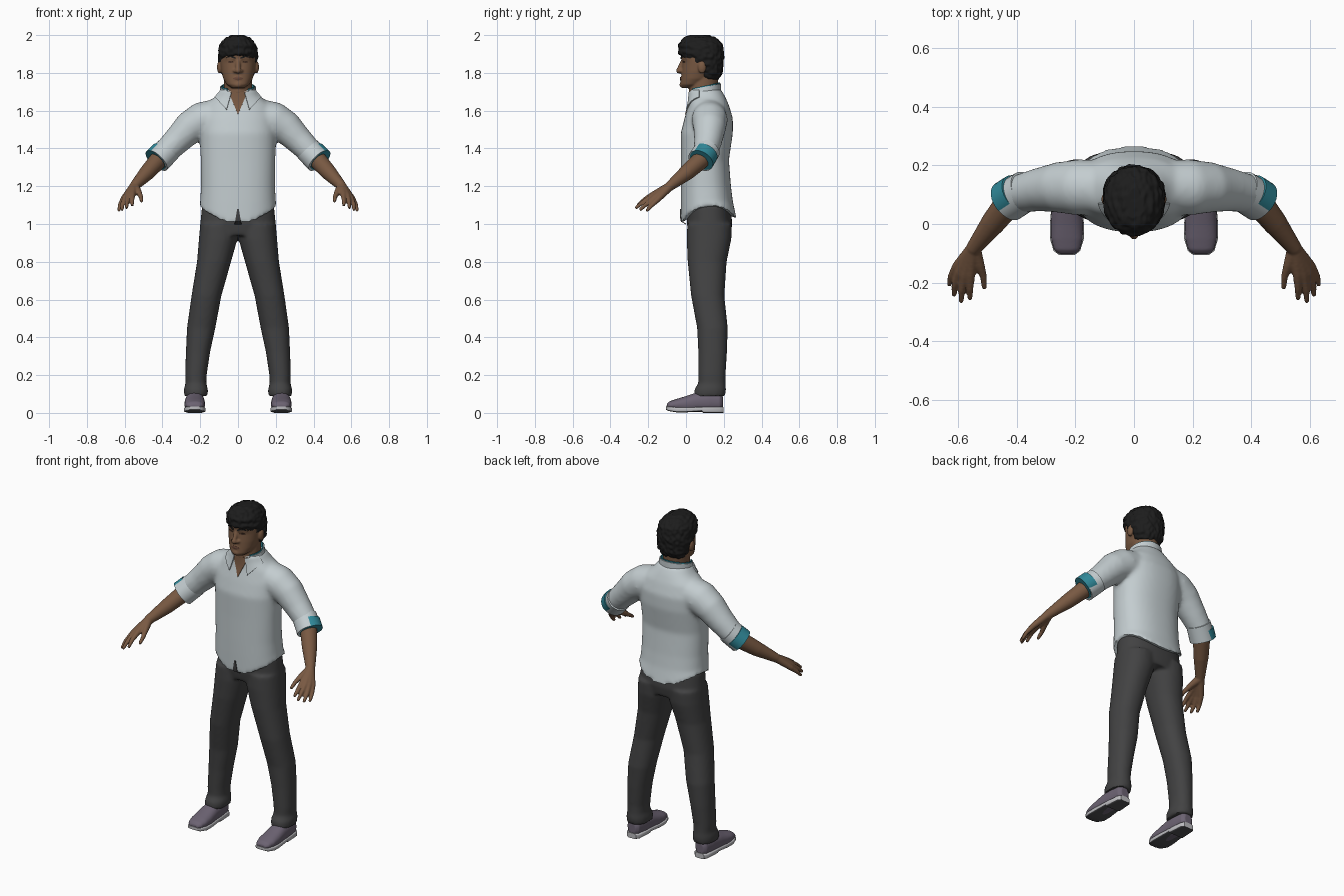
import bpy, bmesh, math
from mathutils import Vector, Matrix, noise
from mathutils.bvhtree import BVHTree

if "Cube" in bpy.data.objects:
    bpy.data.objects.remove(bpy.data.objects["Cube"])


def material(name, rgb):
    m = bpy.data.materials.new(name)
    m.diffuse_color = (*rgb, 1)
    m.use_nodes = True
    m.node_tree.nodes["Principled BSDF"].inputs["Base Color"].default_value = m.diffuse_color
    return m


SHIRT = material("pale_grey_cloth", (.55, .61, .63))
PANTS = material("charcoal_cloth", (.055, .055, .056))
SKIN = material("brown_skin", (.19, .10, .055))
HAIR = material("black_hair", (.012, .012, .012))
SHOE = material("purple_grey_leather", (.15, .125, .17))
SOLE = material("light_grey_sole", (.5, .5, .52))
TREAD = material("dark_grey_tread", (.08, .08, .085))
TEAL = material("teal_lining", (.03, .25, .32))
DARK = material("dark_brown", (.06, .03, .02))
LIPS = material("lip_brown", (.14, .065, .042))


def loft(bm, rings, n=40, p=2.0, axis='z', dz=None, tip=None):
    """Closed loft of superellipse rings (cx, cy, cz, rx, ry)."""
    loops = []
    for i, (cx, cy, cz, rx, ry) in enumerate(rings):
        loop = []
        for k in range(n):
            t = 2 * math.pi * k / n
            c, s = math.cos(t), math.sin(t)
            a = rx * math.copysign(abs(c) ** (2 / p), c)
            b = ry * math.copysign(abs(s) ** (2 / p), s)
            co = (cx + a, cy + b, cz) if axis == 'z' else (cx + a, cy, cz + b)
            v = bm.verts.new(co)
            if dz and i == 0:
                v.co.z += dz(c, s)
            loop.append(v)
        loops.append(loop)
    for A, B in zip(loops, loops[1:]):
        for k in range(n):
            bm.faces.new((A[k], A[(k + 1) % n], B[(k + 1) % n], B[k]))
    for loop, r, z in ((loops[0], rings[0], tip), (loops[-1], rings[-1], None)):
        c = bm.verts.new((r[0], r[1], r[2] if z is None else z))
        for k in range(n):
            bm.faces.new((loop[k], loop[(k + 1) % n], c))


def cone(bm, a, b, r1, r2, seg=20):
    a, b = Vector(a), Vector(b)
    rot = (b - a).to_track_quat('Z', 'Y').to_matrix().to_4x4()
    bmesh.ops.create_cone(bm, cap_ends=True, segments=seg, radius1=r1, radius2=r2,
                          depth=(b - a).length, matrix=Matrix.Translation((a + b) / 2) @ rot)


def ball(bm, c, size):
    bmesh.ops.create_icosphere(bm, subdivisions=3, radius=1,
                               matrix=Matrix.Translation(c) @ Matrix.Diagonal((*size, 1)))


def chain(bm, pts):
    """Rounded limb through points (x, y, z, radius)."""
    for q in pts:
        ball(bm, q[:3], (q[3],) * 3)
    for a, b in zip(pts, pts[1:]):
        cone(bm, a[:3], b[:3], a[3], b[3])


def finish(name, bm, mats, voxel=None, smooth=0, mirror=False, thick=0):
    bmesh.ops.recalc_face_normals(bm, faces=bm.faces)
    me = bpy.data.meshes.new(name)
    bm.to_mesh(me)
    bm.free()
    for m in mats:
        me.materials.append(m)
    ob = bpy.data.objects.new(name, me)
    bpy.context.collection.objects.link(ob)
    bpy.ops.object.select_all(action='DESELECT')
    ob.select_set(True)
    bpy.context.view_layer.objects.active = ob
    if voxel:
        m = ob.modifiers.new("blend", 'REMESH')
        m.mode, m.voxel_size = 'VOXEL', voxel
    if smooth:
        m = ob.modifiers.new("smooth", 'SMOOTH')
        m.factor, m.iterations = .5, smooth
    if thick:
        m = ob.modifiers.new("thick", 'SOLIDIFY')
        m.thickness, m.offset = thick, 0
    if mirror:
        ob.modifiers.new("mirror", 'MIRROR')
    for m in list(ob.modifiers):
        bpy.ops.object.modifier_apply(modifier=m.name)
    bpy.ops.object.shade_smooth_by_angle(angle=math.radians(40))
    return ob


def plate(name, pts, target, off, mat, mirror=True, thick=.006, y0=.07):
    """Thin front plate, outline (x, z), laid onto the front of target."""
    src = bmesh.new()
    src.from_mesh(target.data)
    tree = BVHTree.FromBMesh(src)
    bm = bmesh.new()
    bm.faces.new([bm.verts.new((x, y0, z)) for x, z in pts])
    bmesh.ops.triangulate(bm, faces=bm.faces[:])
    bmesh.ops.subdivide_edges(bm, edges=bm.edges[:], cuts=5, use_grid_fill=True)
    for v in bm.verts:
        hit = tree.ray_cast(Vector((v.co.x, -.6, v.co.z)), Vector((0, 1, 0)))[0]
        if hit and hit.y < y0:
            v.co.y = hit.y - off
    src.free()
    return finish(name, bm, [mat], mirror=mirror, thick=thick)


# Shirt: torso with scalloped hem, blended with both sleeves
bm = bmesh.new()
loft(bm, [(0, .12, 1.0, .207, .147), (0, .11, 1.12, .2, .138), (0, .105, 1.2, .196, .133),
          (0, .1, 1.34, .197, .127), (0, .11, 1.48, .203, .138), (0, .12, 1.56, .2, .128),
          (0, .12, 1.63, .175, .107), (0, .113, 1.675, .12, .094), (0, .1, 1.715, .09, .084)],
     n=64, p=2.3, tip=1.09, dz=lambda c, s: .005 + .085 * c * c + (.025 * s if s > 0 else 0))
for s in (1, -1):
    chain(bm, [(s * .09, .125, 1.575, .092), (s * .19, .125, 1.55, .096), (s * .25, .125, 1.515, .088),
               (s * .32, .118, 1.445, .075), (s * .4, .102, 1.365, .064)])
shirt = finish("shirt", bm, [SHIRT], voxel=.011, smooth=8)

# Rolled cuffs and their lining
bm = bmesh.new()
cone(bm, (.368, .115, 1.395), (.428, .078, 1.335), .069, .071, 28)
finish("sleeve_cuffs", bm, [SHIRT], mirror=True)
bm = bmesh.new()
cone(bm, (.40, .107, 1.376), (.437, .082, 1.338), .066, .067, 28)
finish("cuff_lining", bm, [TEAL], mirror=True)

# Collar stand and lining: arcs round the back of the neck
for name, r, top, mat in (("collar_stand", .092, 1.725, SHIRT), ("collar_lining", .086, 1.731, TEAL)):
    bm = bmesh.new()
    row = []
    for k in range(33):
        t = math.radians(-50 + 280 * k / 32)
        x, y = r * math.cos(t), .095 + r * .95 * math.sin(t)
        row.append((bm.verts.new((x * 1.08, y, 1.665)),
                    bm.verts.new((x, y, top + .018 * math.sin(t)))))
    for a, b in zip(row, row[1:]):
        bm.faces.new((a[0], b[0], b[1], a[1]))
    finish(name, bm, [mat], thick=.005)

# Open neck, collar flaps and the split at the front hem
plate("open_neck", [(-.05, 1.7), (0, 1.58), (.05, 1.7)], shirt, .002, SKIN, False, .004)
plate("collar_flaps", [(.035, 1.695), (.085, 1.715), (.122, 1.672), (.06, 1.605)], shirt, .007, SHIRT)
plate("hem_split", [(-.018, 1.0), (.018, 1.0), (.004, 1.08), (-.004, 1.08)], shirt, .002, PANTS,
      False, .004, y0=0)

# Trousers: hips blended with both legs
bm = bmesh.new()
loft(bm, [(0, .125, .94, .19, .11), (0, .125, 1.0, .2, .12), (0, .12, 1.1, .19, .115)], p=2.3)
for s in (1, -1):
    loft(bm, [(s * .223, .125, .088, .062, .083), (s * .223, .128, .125, .064, .084),
              (s * .223, .137, .155, .055, .072), (s * .223, .137, .2, .057, .072),
              (s * .212, .141, .32, .064, .076), (s * .195, .14, .45, .075, .081),
              (s * .167, .115, .62, .079, .088), (s * .127, .112, .8, .09, .103),
              (s * .105, .122, .92, .102, .118), (s * .1, .125, 1.0, .1, .118)], p=2.2)
finish("trousers", bm, [PANTS], voxel=.01, smooth=5)

# Forearms and hands
bm = bmesh.new()
wrist = (.545, -.08, 1.205, .027)
chain(bm, [(.39, .108, 1.372, .046), (.425, .075, 1.335, .048), (.48, .005, 1.273, .042), wrist])
for knuckle, mid, end in (((.605, -.145, 1.135), (.625, -.18, 1.1), (.63, -.205, 1.073)),
                          ((.595, -.163, 1.142), (.612, -.21, 1.105), (.614, -.24, 1.078)),
                          ((.578, -.172, 1.15), (.588, -.225, 1.118), (.59, -.262, 1.088)),
                          ((.558, -.17, 1.158), (.56, -.22, 1.13), (.56, -.252, 1.102))):
    chain(bm, [(.55, -.085, 1.2, .024), (*knuckle, .0165), (*mid, .0115), (*end, .009)])
chain(bm, [(.545, -.09, 1.195, .024), (.527, -.14, 1.17, .017), (.514, -.18, 1.145, .012),
           (.511, -.215, 1.122, .009)])
finish("forearms_and_hands", bm, [SKIN], voxel=.005, smooth=3, mirror=True)

# Head, neck, nose, brow and ears
bm = bmesh.new()
loft(bm, [(0, .012, 1.72, .032, .034), (0, .03, 1.738, .06, .06), (0, .054, 1.77, .078, .08),
          (0, .07, 1.81, .089, .093), (0, .08, 1.855, .095, .099), (0, .08, 1.9, .095, .107),
          (0, .08, 1.945, .085, .1), (0, .08, 1.975, .06, .07)], p=2.15)
loft(bm, [(0, .1, 1.62, .085, .075), (0, .09, 1.7, .074, .076), (0, .1, 1.8, .073, .074)])
chain(bm, [(0, -.014, 1.866, .012), (0, -.034, 1.822, .013), (0, -.037, 1.812, .016)])
for s in (1, -1):
    ball(bm, (s * .014, -.024, 1.81), (.013, .014, .011))
    chain(bm, [(s * .018, -.014, 1.877, .012), (s * .055, .006, 1.88, .013)])
    ball(bm, (s * .098, .085, 1.83), (.013, .022, .034))
ball(bm, (0, -.015, 1.738), (.026, .02, .018))
ball(bm, (0, -.018, 1.771), (.028, .013, .012))
head = finish("head_and_neck", bm, [SKIN], voxel=.005, smooth=4)
plate("eyebrows", [(.014, 1.874), (.04, 1.884), (.07, 1.878), (.04, 1.892), (.014, 1.884)],
      head, .002, HAIR, thick=.004)
plate("eyes", [(.022, 1.857), (.04, 1.864), (.056, 1.858), (.04, 1.852)], head, .001, DARK, thick=.003)
plate("lips", [(-.03, 1.77), (0, 1.76), (.03, 1.77), (.01, 1.779), (-.01, 1.779)],
      head, .001, LIPS, False, .003)

# Hair: cap that sinks into the face at the hairline, ruffled into locks
bm = bmesh.new()
loft(bm, [(0, .12, 1.765, .07, .05), (0, .12, 1.8, .09, .073), (0, .104, 1.85, .102, .094),
          (0, .094, 1.883, .106, .107), (0, .081, 1.9, .107, .119), (0, .077, 1.95, .097, .117),
          (0, .072, 1.985, .066, .088), (0, .07, 2.002, .03, .045)], n=48, p=2.1)
hair = finish("hair", bm, [HAIR], voxel=.005, smooth=4)
normals = [v.normal.copy() for v in hair.data.vertices]
for v, nrm in zip(hair.data.vertices, normals):
    q = Vector((v.co.x * 60, v.co.y * 38, v.co.z * 48))
    v.co += nrm * .007 * noise.noise(q)
    v.co.z = min(v.co.z, 2.0)

# Shoes: leather upper on a separate sole with dark tread
bm = bmesh.new()
loft(bm, [(.229, y, z, rx, rz) for y, z, rx, rz in
          ((-.102, .035, .028, .012), (-.088, .04, .044, .021), (-.05, .043, .054, .031),
           (0, .046, .055, .043), (.05, .055, .052, .051), (.12, .06, .048, .055),
           (.18, .06, .04, .05), (.195, .058, .025, .032))], p=2.3, axis='y')
finish("shoe_uppers", bm, [SHOE], voxel=.005, smooth=4, mirror=True)
bm = bmesh.new()
loft(bm, [(.229, y, z, rx, rz) for y, z, rx, rz in
          ((-.106, .026, .026, .009), (-.092, .022, .045, .012), (-.05, .017, .058, .014),
           (0, .017, .058, .014), (.085, .02, .051, .012), (.09, .016, .051, .016),
           (.18, .016, .045, .016), (.198, .016, .03, .016))], p=5, axis='y')
sole = finish("shoe_soles", bm, [SOLE, TREAD], mirror=True)
for f in sole.data.polygons:
    f.material_index = 1 if f.normal.z < -.6 else 0
